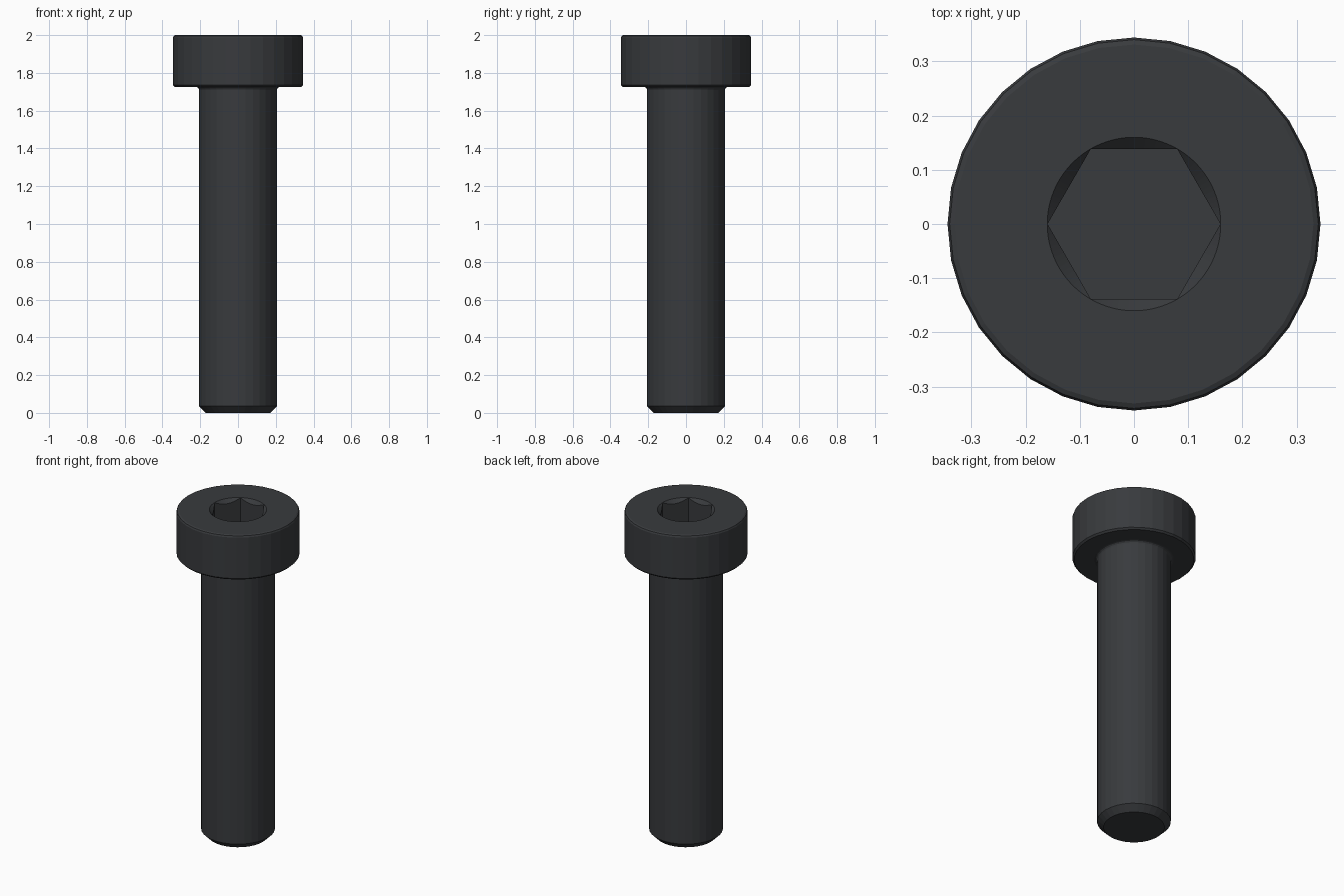
import bpy, bmesh
from math import pi, cos, sin

if "Cube" in bpy.data.objects:
    bpy.data.objects.remove(bpy.data.objects["Cube"])

SIDES = 32


def lathe(name, profile, sides):
    """Closed solid of revolution from (radius, z) points, bottom to top."""
    bm = bmesh.new()
    rings = [[bm.verts.new((r * cos(2 * pi * i / sides), r * sin(2 * pi * i / sides), z))
              for i in range(sides)] for r, z in profile]
    for a, b in zip(rings, rings[1:]):
        for i in range(sides):
            j = (i + 1) % sides
            bm.faces.new((a[i], a[j], b[j], b[i]))
    bm.faces.new(rings[0][::-1])
    bm.faces.new(rings[-1])
    mesh = bpy.data.meshes.new(name)
    bm.to_mesh(mesh)
    bm.free()
    obj = bpy.data.objects.new(name, mesh)
    bpy.context.collection.objects.link(obj)
    return obj


def cut(target, cutter):
    """Subtract the cutter, then remove it."""
    mod = target.modifiers.new("cut", "BOOLEAN")
    mod.operation = "DIFFERENCE"
    mod.solver = "EXACT"
    mod.object = cutter
    bpy.context.view_layer.objects.active = target
    bpy.ops.object.modifier_apply(modifier=mod.name)
    bpy.data.objects.remove(cutter)


# Shank with chamfered tip, small fillet and cylindrical head
shank_r, head_r, head_z = 0.206, 0.344, 1.725
fillet = [(shank_r + 0.016 * (1 - cos(a)), head_z - 0.016 * (1 - sin(a)))
          for a in (0, pi / 6, pi / 3, pi / 2)]
head = [(head_r - 0.010, head_z), (head_r, head_z + 0.010),
        (head_r, 1.987), (head_r - 0.004, 1.996), (head_r - 0.013, 2.0)]
bolt = lathe("socket_head_bolt", [(0.17, 0), (shank_r, 0.036)] + fillet + head, SIDES)

# Hexagonal socket with corners on the x axis, then its conical lead-in
cut(bolt, lathe("hex_cutter", [(0.1595, 1.84), (0.1595, 2.1)], 6))
cut(bolt, lathe("lead_in_cutter", [(0.11, 1.95), (0.21, 2.05)], 96))

# Dark blackened steel
steel = bpy.data.materials.new("black_steel")
steel.diffuse_color = (0.04, 0.043, 0.047, 1)
steel.use_nodes = True
steel.node_tree.nodes["Principled BSDF"].inputs["Base Color"].default_value = steel.diffuse_color
bolt.data.materials.clear()
bolt.data.materials.append(steel)
